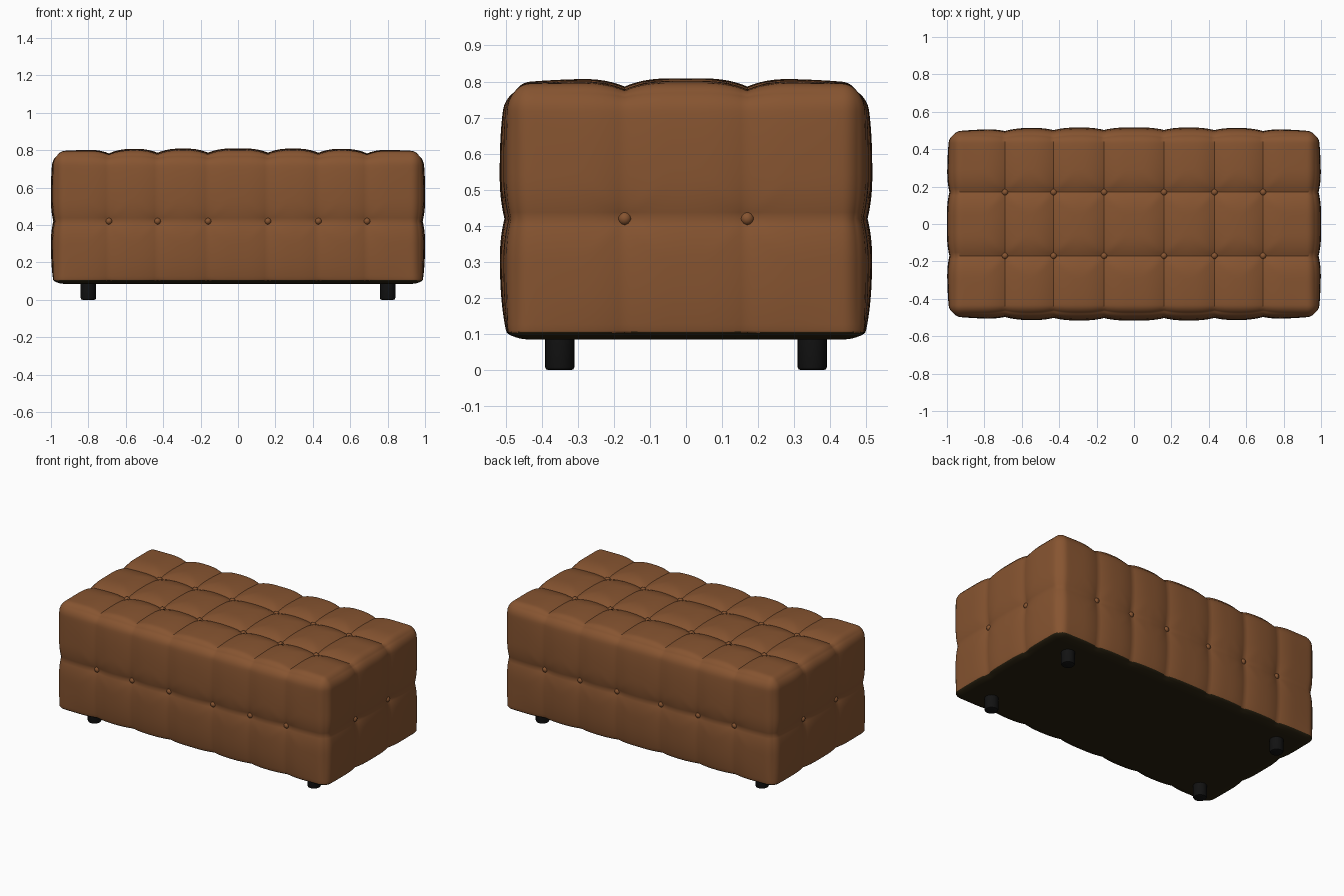
import bpy, bmesh, math
from mathutils import Vector

if "Cube" in bpy.data.objects:
    bpy.data.objects.remove(bpy.data.objects["Cube"])

LOW = (-0.985, -0.493, 0.085)      # cushion block before padding
HIGH = (0.985, 0.493, 0.793)
R_LOW = (0.06, 0.06, 0.025)        # edge rounding, tighter underneath
R_HIGH = (0.06, 0.06, 0.075)
SEAMS = ((-0.69, -0.43, -0.16, 0.16, 0.43, 0.69), (-0.17, 0.17), (0.42,))
PUFF = (0.016, 0.024, 0.016)       # overall swelling along each axis


def material(name, rgb):
    m = bpy.data.materials.new(name)
    m.diffuse_color = (*rgb, 1)
    m.use_nodes = True
    m.node_tree.nodes["Principled BSDF"].inputs["Base Color"].default_value = m.diffuse_color
    return m


leather = material("brown leather", (0.24, 0.089, 0.03))
lining = material("dark underside", (0.022, 0.015, 0.005))
black = material("black legs", (0.006, 0.006, 0.006))


def finish(name, bm, mats, angle=40):
    bmesh.ops.recalc_face_normals(bm, faces=bm.faces)
    me = bpy.data.meshes.new(name)
    bm.to_mesh(me)
    bm.free()
    for m in mats:
        me.materials.append(m)
    me.shade_smooth()
    me.set_sharp_from_angle(angle=math.radians(angle))
    ob = bpy.data.objects.new(name, me)
    bpy.context.collection.objects.link(ob)
    return ob


def tufted(p):
    """Move a point of the plain box onto the rounded, buttoned cushion."""
    q, n, r = Vector(), Vector(), Vector()
    for k in range(3):
        q[k] = min(max(p[k], LOW[k] + R_LOW[k]), HIGH[k] - R_HIGH[k])
        r[k] = R_LOW[k] if p[k] < q[k] else R_HIGH[k]
        n[k] = (p[k] - q[k]) / r[k]
    n.normalize()
    pos = q + Vector(n[k] * r[k] for k in range(3))
    push = 0
    for k in range(3):
        if k == 2 and n.z < 0:
            continue               # flat underside
        others = [a for a in range(3) if a != k]
        d = [min(abs(p[a] - s) for s in SEAMS[a]) for a in others]
        swell = PUFF[k]
        for a in others:
            u = (2 * p[a] - LOW[a] - HIGH[a]) / (HIGH[a] - LOW[a])
            swell *= 1 - u ** 4
        depth = 0.022 if k == 2 else 0.013
        groove = depth * max(max(0, 1 - x / 0.13) ** 2.5 for x in d)
        dip = 0.022 * math.exp(-math.hypot(*d) / 0.045)
        push += n[k] ** 2 * (swell - groove - dip)
    return pos + n * push


def ticks(k):
    """Grid positions along one axis, always landing on the seams."""
    stops = [LOW[k], LOW[k] + R_LOW[k], *SEAMS[k], HIGH[k] - R_HIGH[k], HIGH[k]]
    out = [stops[0]]
    for i, (a, b) in enumerate(zip(stops, stops[1:])):
        steps = 6 if i in (0, len(stops) - 2) else math.ceil((b - a) / 0.018)
        out += [a + (b - a) * j / steps for j in range(1, steps + 1)]
    return out


# Tufted cushion body
T = [ticks(k) for k in range(3)]
bm = bmesh.new()
verts = {}


def vert(ijk):
    if ijk not in verts:
        verts[ijk] = bm.verts.new(tufted([T[k][ijk[k]] for k in range(3)]))
    return verts[ijk]


for k in range(3):
    a, b = (k + 1) % 3, (k + 2) % 3
    for end in (0, len(T[k]) - 1):
        for i in range(len(T[a]) - 1):
            for j in range(len(T[b]) - 1):
                quad = []
                for di, dj in ((0, 0), (1, 0), (1, 1), (0, 1)):
                    c = [0, 0, 0]
                    c[k], c[a], c[b] = end, i + di, j + dj
                    quad.append(vert(tuple(c)))
                bm.faces.new(quad)
bmesh.ops.recalc_face_normals(bm, faces=bm.faces)
for f in bm.faces:                 # dark lining wraps under the lower edge
    if f.calc_center_median().z < 0.105:
        f.material_index = 1
finish("tufted_cushion", bm, (leather, lining))

# Buttons at seam crossings on the top, long sides and ends
spots = [(x, y, HIGH[2]) for x in SEAMS[0] for y in SEAMS[1]]
spots += [(x, y, 0.42) for x in SEAMS[0] for y in (LOW[1], HIGH[1])]
spots += [(x, y, 0.42) for x in (LOW[0], HIGH[0]) for y in SEAMS[1]]
bm = bmesh.new()
for s in spots:
    made = bmesh.ops.create_uvsphere(bm, u_segments=14, v_segments=8, radius=0.019)
    bmesh.ops.translate(bm, verts=made["verts"], vec=tufted(s))
finish("buttons", bm, (leather,))

# Short round legs with softened feet
for x in (-0.8, 0.8):
    for y in (-0.35, 0.35):
        bm = bmesh.new()
        bmesh.ops.create_cone(bm, cap_ends=True, segments=20,
                              radius1=0.041, radius2=0.041, depth=0.1)
        foot = [e for e in bm.edges if all(v.co.z < 0 for v in e.verts)]
        bmesh.ops.bevel(bm, geom=foot, offset=0.009, segments=2,
                        profile=0.5, affect='EDGES')
        bmesh.ops.translate(bm, verts=bm.verts, vec=(x, y, 0.05))
        side = ("left" if x < 0 else "right")
        finish(("front_" if y < 0 else "back_") + side + "_leg", bm, (black,))
